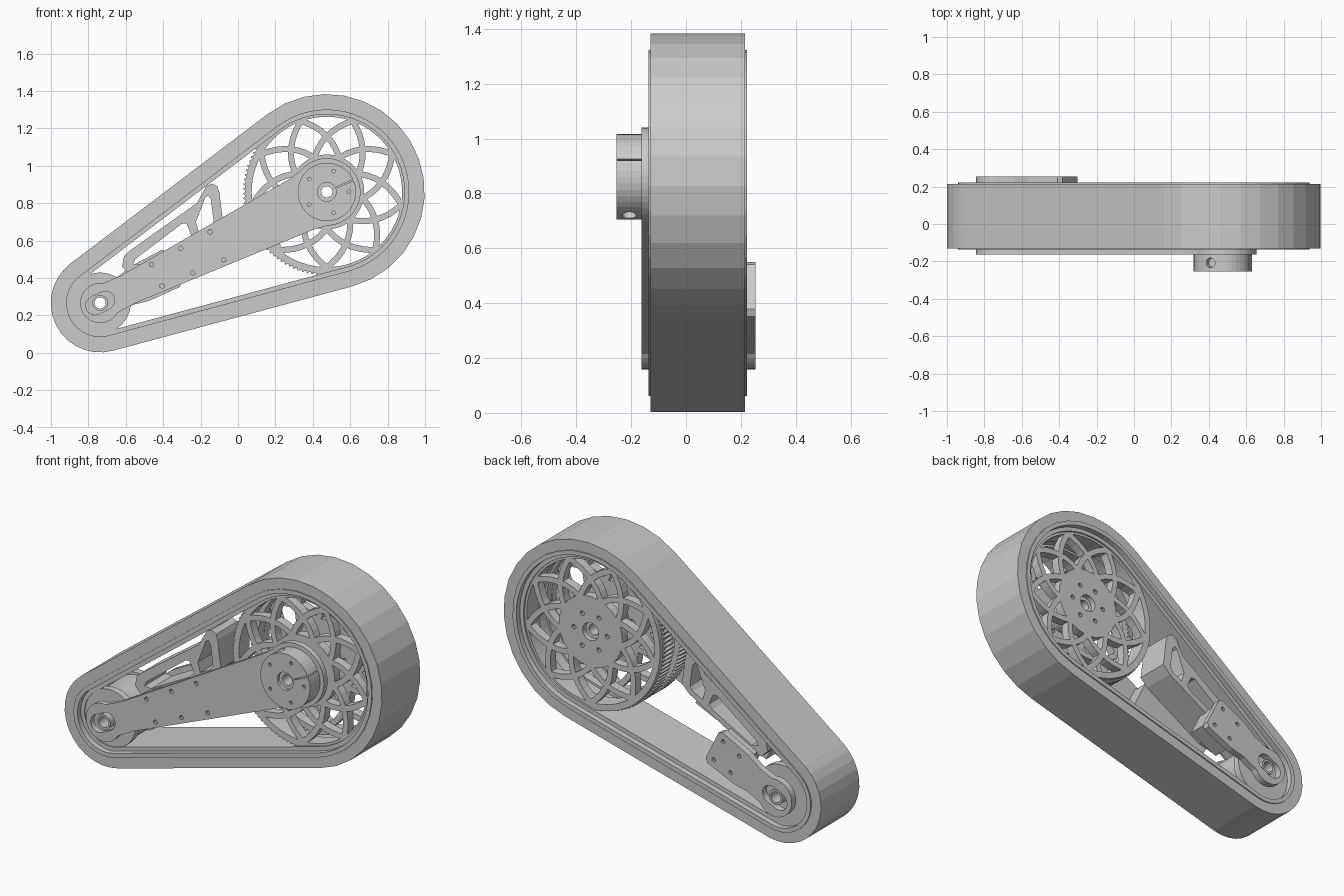
import bpy, bmesh
from math import sin, cos, pi, radians, atan2, asin, hypot

if "Cube" in bpy.data.objects:
    bpy.data.objects.remove(bpy.data.objects["Cube"])

BIG, SMALL = (0.475, 0.86), (-0.737, 0.266)
DX, DZ = BIG[0] - SMALL[0], BIG[1] - SMALL[1]
LEN, AXIS = hypot(DX, DZ), atan2(DZ, DX)


def arc(c, r, a0, a1, n):
    return [(c[0] + r * cos(a0 + (a1 - a0) * i / n), c[1] + r * sin(a0 + (a1 - a0) * i / n))
            for i in range(n + 1)]


def circle(c, r, n=32):
    return arc(c, r, 0, 2 * pi, n)[:-1]


def loc(u, v):
    """Point along (u) and across (v) the line between the two wheel centres."""
    return (SMALL[0] + u * cos(AXIS) - v * sin(AXIS), SMALL[1] + u * sin(AXIS) + v * cos(AXIS))


def prism(name, loops, y0, y1):
    """Extrude an xz outline with holes between two y values."""
    cu = bpy.data.curves.new(name, 'CURVE')
    cu.dimensions, cu.fill_mode, cu.extrude = '2D', 'BOTH', (y1 - y0) / 2
    for pts in loops:
        sp = cu.splines.new('POLY')
        sp.points.add(len(pts) - 1)
        for p, q in zip(sp.points, pts):
            p.co = (q[0], q[1], 0, 1)
        sp.use_cyclic_u = True
    tmp = bpy.data.objects.new(name + "_outline", cu)
    bpy.context.collection.objects.link(tmp)
    dg = bpy.context.evaluated_depsgraph_get()
    me = bpy.data.meshes.new_from_object(tmp.evaluated_get(dg))
    bpy.data.objects.remove(tmp)
    bm = bmesh.new()
    bm.from_mesh(me)
    for v in bm.verts:
        v.co = (v.co.x, (y0 + y1) / 2 - v.co.z, v.co.y)
    bmesh.ops.remove_doubles(bm, verts=bm.verts, dist=1e-5)
    bmesh.ops.recalc_face_normals(bm, faces=bm.faces)
    for f in bm.faces:
        f.smooth = False
    bm.to_mesh(me)
    bm.free()
    ob = bpy.data.objects.new(name, me)
    bpy.context.collection.objects.link(ob)
    return ob


def belt(d, n1=17, n2=14):
    """Loop round both wheels, set in by d from the tread surface."""
    k = asin((0.523 - 0.264) / LEN)
    up, low = AXIS + pi / 2 + k, AXIS - pi / 2 - k
    return arc(BIG, 0.523 - d, low, up, n1) + arc(SMALL, 0.264 - d, up, low + 2 * pi, n2)


# Track: outer tread, raised edge band, toothed inner belt
prism("tread", [belt(0), belt(0.062)], -0.13, 0.215)
prism("edge_band", [belt(0.06), belt(0.085, 40, 30)], -0.136, 0.222)
prism("inner_belt", [belt(0.084, 40, 30), belt(0.108, 40, 30)], -0.105, 0.19)

# Drive wheel: two lattice discs with toothed rims
N = 9
step = 2 * pi / N


def spoke(k, s):
    a0 = pi / 2 + step * (k + 0.5)
    mid = []
    for i in range(9):
        t = i / 8
        r, a = 0.18 + 0.235 * t, a0 + s * step * (1.1 * t - 0.05)
        mid.append((BIG[0] + r * cos(a), BIG[1] + r * sin(a)))
    left, right = [], []
    for i, p in enumerate(mid):
        q, o = mid[min(i + 1, 8)], mid[max(i - 1, 0)]
        tx, tz = q[0] - o[0], q[1] - o[1]
        m = hypot(tx, tz)
        left.append((p[0] - tz / m * 0.016, p[1] + tx / m * 0.016))
        right.append((p[0] + tz / m * 0.016, p[1] - tx / m * 0.016))
    return left + right[::-1]


teeth = []
for i in range(110):
    for f, r in ((0, 0.432), (0.25, 0.447), (0.5, 0.447), (0.75, 0.432)):
        a = 2 * pi * (i + f) / 110
        teeth.append((BIG[0] + r * cos(a), BIG[1] + r * sin(a)))
bolts = [circle(arc(BIG, 0.105, 0, 2 * pi, 6)[i], 0.013, 10) for i in range(6)]
for side, y0, y1, t0, t1 in (("front", -0.095, -0.045, -0.09, 0.0), ("rear", 0.13, 0.18, 0.075, 0.155)):
    prism(side + "_wheel_hub", [circle(BIG, 0.2, 48), circle(BIG, 0.05)] + bolts, y0, y1)
    prism(side + "_wheel_teeth", [teeth, circle(BIG, 0.403, 72)], t0, t1)
    prism(side + "_wheel_rim", [circle(BIG, 0.438, 72), circle(BIG, 0.402, 72)], y0, y1)
    for k in range(N):
        for s in (-1, 1):
            prism(side + "_wheel_spoke", [spoke(k, s)], y0, y1)
prism("wheel_spacer", [circle(BIG, 0.085), circle(BIG, 0.05)], -0.05, 0.135)
prism("drive_shaft", [circle(BIG, 0.05), circle(BIG, 0.03)], -0.235, 0.15)

# Small idler roller and its axle
for side, y0, y1 in (("front", -0.10, -0.06), ("rear", 0.15, 0.19)):
    prism(side + "_idler_flange", [circle(SMALL, 0.163, 40), circle(SMALL, 0.04)], y0, y1)
prism("idler_roller", [circle(SMALL, 0.15, 40), circle(SMALL, 0.04)], -0.06, 0.15)
prism("idler_axle", [circle(SMALL, 0.042), circle(SMALL, 0.03)], -0.155, 0.245)

# Side arms with a slotted axle hole
slot = (arc(loc(0.03, 0), 0.05, AXIS - pi / 2, AXIS + pi / 2, 12)
        + arc(loc(-0.03, 0), 0.05, AXIS + pi / 2, AXIS + 1.5 * pi, 12))
ROWS = ((0.337, 0.064), (0.515, 0.073), (0.695, 0.083))


def bolt_holes(rows):
    return [circle(loc(u, s * v), 0.012, 10) for u, v in rows for s in (-1, 1)]


nose = arc(SMALL, 0.107, AXIS + radians(55), AXIS + radians(305), 24)
arm = (nose + [loc(0.17, -0.083), loc(1.20, -0.15)]
       + arc(BIG, 0.18, AXIS - radians(115), AXIS + radians(115), 28)
       + [loc(1.20, 0.15), loc(0.17, 0.083)])
prism("front_arm", [arm, slot, circle(BIG, 0.055)] + bolt_holes(ROWS), -0.163, -0.13)
rear = (nose + [loc(0.15, -0.085), loc(0.24, -0.105), loc(0.42, -0.11), loc(0.44, -0.09),
                loc(0.44, 0.09), loc(0.42, 0.11), loc(0.24, 0.105), loc(0.15, 0.085)])
prism("rear_arm", [rear, slot] + bolt_holes(((0.28, 0.06), (0.395, 0.066))), 0.215, 0.254)

# Frame between the arms with two windows
frame = [(-0.62, 0.46), (-0.61, 0.515), (-0.58, 0.545), (-0.22, 0.80), (-0.17, 0.89), (-0.14, 0.905),
         (-0.11, 0.89), (-0.10, 0.86), (-0.08, 0.70), loc(0.72, 0.08), loc(0.3, 0.05), (-0.58, 0.42)]
window1 = [(-0.56, 0.475), (-0.55, 0.50), (-0.30, 0.69), (-0.275, 0.69), (-0.25, 0.63), (-0.27, 0.605),
           (-0.52, 0.47)]
window2 = [(-0.225, 0.70), (-0.175, 0.83), (-0.16, 0.84), (-0.145, 0.82), (-0.13, 0.70), (-0.15, 0.675),
           (-0.21, 0.645)]
prism("bracket", [frame, window1, window2], -0.04, 0.15)
prism("arm_spacer", [[loc(0.24, -0.075), loc(0.43, -0.08), loc(0.43, 0.08), loc(0.24, 0.075)]], 0.1, 0.216)
prism("arm_rib", [[loc(0.25, -0.08), loc(0.74, -0.095), loc(0.74, 0.095), loc(0.25, 0.08)]], -0.131, -0.04)

# Clamping collar on the drive shaft, with split and screw holes
ring = arc(BIG, 0.117, radians(72), radians(432), 5)[:-1]
collar = prism("clamp_collar", [circle(BIG, 0.156, 40), circle(BIG, 0.05)]
               + [circle(c, 0.01, 10) for c in ring], -0.254, -0.16)


def cut(cutter):
    cutter.hide_render = True
    m = collar.modifiers.new("cut", 'BOOLEAN')
    m.operation, m.object, m.solver = 'DIFFERENCE', cutter, 'EXACT'
    bpy.context.view_layer.objects.active = collar
    bpy.ops.object.modifier_apply(modifier=m.name)
    bpy.data.objects.remove(cutter)


a = radians(24)
d, n = (cos(a), sin(a)), (-sin(a) * 0.003, cos(a) * 0.003)
cut(prism("split_cutter", [[(BIG[0] + d[0] * r + s * n[0], BIG[1] + d[1] * r + s * n[1])
                            for r, s in ((0.06, -1), (0.2, -1), (0.2, 1), (0.06, 1))]], -0.3, -0.1))
for ang in (115, 295):
    a = radians(ang)
    bpy.ops.mesh.primitive_cylinder_add(
        vertices=20, radius=0.026, depth=0.08,
        location=(BIG[0] + 0.16 * cos(a), -0.207, BIG[1] + 0.16 * sin(a)),
        rotation=(0, pi / 2 - a, 0))
    cut(bpy.context.object)
